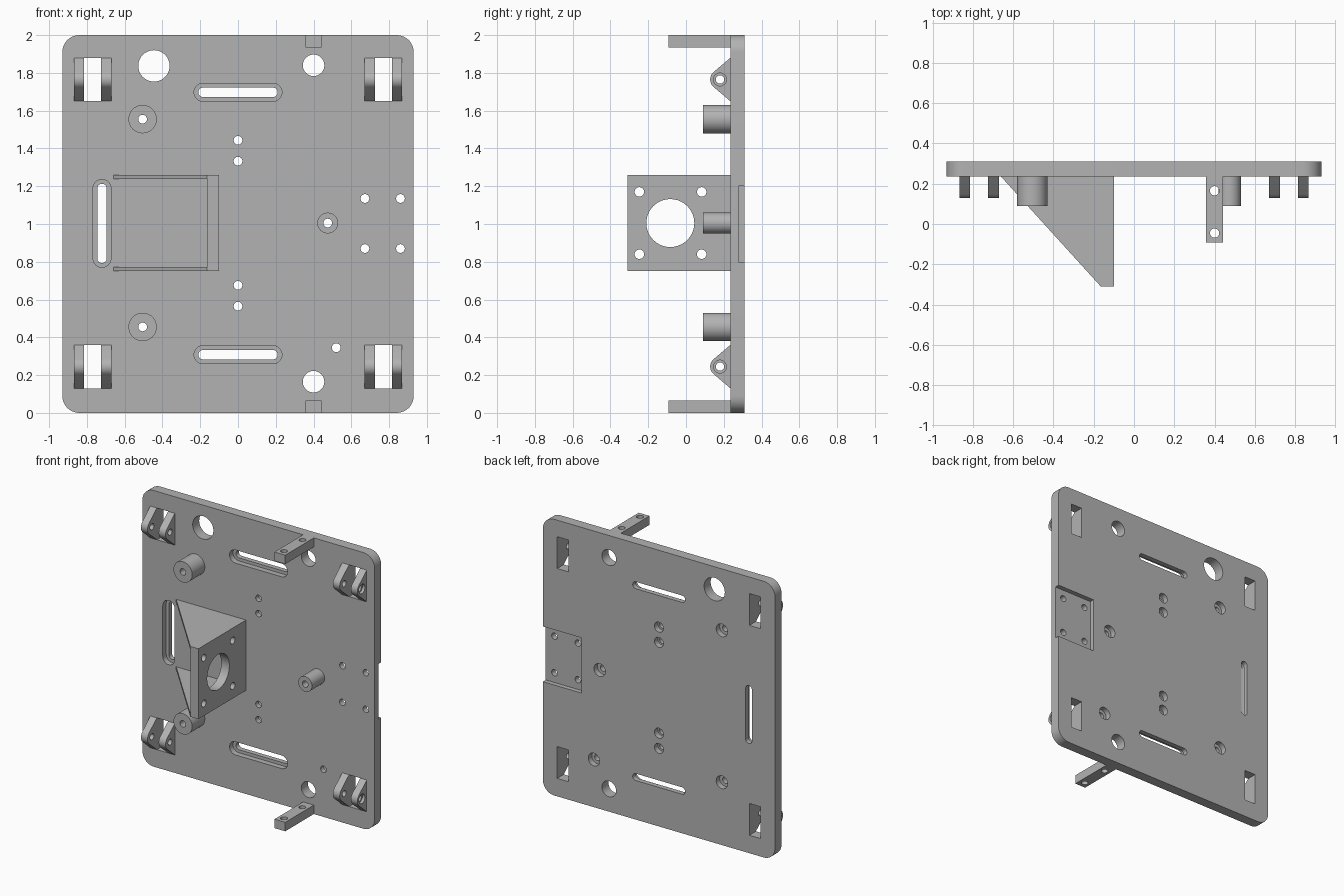
import bpy, bmesh, math

cube = bpy.data.objects.get("Cube")
if cube:
    bpy.data.objects.remove(cube, do_unlink=True)

grey = bpy.data.materials.new("plain_grey")
grey.use_nodes = True
GREY = (0.45, 0.45, 0.45, 1)
grey.diffuse_color = GREY
grey.node_tree.nodes["Principled BSDF"].inputs["Base Color"].default_value = GREY

FRONT, BACK = 0.235, 0.31
PLACE = {"X": lambda a, b, c: (c, a, b),
         "Y": lambda a, b, c: (a, c, b),
         "Z": lambda a, b, c: (a, b, c)}


def rounded(cx, cy, w, h, r, n=10):
    """Rounded rectangle outline; gives slots and circles as special cases."""
    pts = []
    for k, (sx, sy) in enumerate([(1, 1), (-1, 1), (-1, -1), (1, -1)]):
        for i in range(n + 1):
            a = (k + i / n) * math.pi / 2
            p = (cx + sx * (w / 2 - r) + r * math.cos(a),
                 cy + sy * (h / 2 - r) + r * math.sin(a))
            if not pts or math.dist(p, pts[-1]) > 1e-5:
                pts.append(p)
    if math.dist(pts[0], pts[-1]) < 1e-5:
        pts.pop()
    return pts


def circle(cx, cy, r):
    return rounded(cx, cy, 2 * r, 2 * r, r)


def rect(x0, x1, y0, y1):
    return [(x0, y0), (x1, y0), (x1, y1), (x0, y1)]


def solid(name, outlines, axis, lo, hi):
    """Extrude closed outlines along an axis into one object."""
    bm = bmesh.new()
    for pts in outlines:
        rings = [[bm.verts.new(PLACE[axis](a, b, c)) for a, b in pts] for c in (lo, hi)]
        bm.faces.new(rings[0])
        bm.faces.new(rings[1][::-1])
        for i in range(len(pts)):
            j = (i + 1) % len(pts)
            bm.faces.new((rings[0][j], rings[0][i], rings[1][i], rings[1][j]))
    bmesh.ops.recalc_face_normals(bm, faces=bm.faces)
    mesh = bpy.data.meshes.new(name)
    bm.to_mesh(mesh)
    bm.free()
    mesh.materials.append(grey)
    obj = bpy.data.objects.new(name, mesh)
    bpy.context.collection.objects.link(obj)
    return obj


def activate(obj):
    bpy.ops.object.select_all(action="DESELECT")
    obj.select_set(True)
    bpy.context.view_layer.objects.active = obj


def cut(obj, outlines, axis, lo, hi):
    """Subtract extruded outlines from an object."""
    cutter = solid("cutter", outlines, axis, lo, hi)
    cutter.hide_render = True
    mod = obj.modifiers.new("cut", "BOOLEAN")
    mod.operation, mod.solver, mod.object = "DIFFERENCE", "EXACT", cutter
    activate(obj)
    bpy.ops.object.modifier_apply(modifier=mod.name)
    bpy.data.objects.remove(cutter, do_unlink=True)


def finish(obj):
    activate(obj)
    bpy.ops.object.shade_smooth_by_angle(angle=math.radians(30))


# Base plate
plate = solid("base_plate", [rounded(0, 1, 1.86, 2, 0.09)], "Y", FRONT, BACK)

standoffs = [(-0.505, 1.555, 0.075), (-0.505, 0.455, 0.075), (0.475, 1.005, 0.055)]
centre_holes = [(0, z) for z in (0.565, 0.675, 1.333, 1.443)]
pocket_holes = [(x, z) for x in (0.672, 0.86) for z in (0.87, 1.135)]
nut_holes = [(x, z) for x, z, r in standoffs] + [(0.52, 0.345)]
slots = [(0, 1.697, 0.42, 0.05), (0, 0.308, 0.42, 0.05), (-0.72, 1.003, 0.05, 0.42)]
ear_levels = [("upper", 1.765), ("lower", 0.245)]
sides = [("left", 1), ("right", -1)]

# Through openings in the plate
through = [circle(x, z, 0.023) for x, z in centre_holes + pocket_holes + nut_holes]
through += [circle(-0.445, 1.837, 0.083), circle(0.4, 1.84, 0.057), circle(0.4, 0.165, 0.057)]
through += [rounded(x, z, w, h, 0.025) for x, z, w, h in slots]
through += [rect(s * 0.77 - 0.045, s * 0.77 + 0.045, z - 0.115, z + 0.115)
            for _, s in sides for _, z in ear_levels]
cut(plate, through, "Y", 0.1, 0.4)

# Slot recesses on the front, screw recesses and edge pocket on the back
cut(plate, [rounded(x, z, w + 0.045, h + 0.045, 0.0475) for x, z, w, h in slots],
    "Y", 0.1, FRONT + 0.04)
cut(plate, [circle(x, z, 0.036) for x, z in centre_holes]
    + [circle(x, z, 0.046) for x, z in nut_holes], "Y", 0.27, 0.4)
cut(plate, [rect(0.62, 1, 0.8, 1.2)], "Y", 0.277, 0.4)
finish(plate)

# Standoffs
for i, (x, z, r) in enumerate(standoffs):
    post = solid(f"standoff_{i + 1}", [circle(x, z, r)], "Y", 0.09, FRONT)
    cut(post, [circle(x, z, 0.023)], "Y", 0, 0.4)
    finish(post)

# Hinge ears in pairs at each corner
HINGE_Y, EAR_R = 0.18, 0.052
for level, z in ear_levels:
    reach = math.hypot(FRONT - HINGE_Y, 0.115)
    tilt = math.atan2(0.115, FRONT - HINGE_Y) + math.acos(EAR_R / reach)
    profile = [(FRONT, z + 0.115)]
    for i in range(13):
        a = tilt + (2 * math.pi - 2 * tilt) * i / 12
        profile.append((HINGE_Y + EAR_R * math.cos(a), z + EAR_R * math.sin(a)))
    profile.append((FRONT, z - 0.115))
    for side, s in sides:
        for pos, inner, outer in (("inner", 0.67, 0.725), ("outer", 0.815, 0.867)):
            ear = solid(f"{level}_{side}_{pos}_ear", [profile], "X", s * inner, s * outer)
            cut(ear, [circle(HINGE_Y, z, 0.022)], "X", -2, 2)
            if pos == "outer":
                cut(ear, [circle(HINGE_Y, z, 0.034)], "X", s * 0.847, s * 0.95)
            finish(ear)

# Motor bracket: drilled face plate with two triangular gussets
bracket = solid("bracket_face", [rect(-0.31, FRONT, 0.75, 1.26)], "X", -0.165, -0.1)
cut(bracket, [circle(-0.083, 1.005, 0.127)]
    + [circle(y, z, 0.025) for y in (-0.247, 0.083) for z in (0.84, 1.17)], "X", -0.4, 0.2)
finish(bracket)
for level, z in (("upper", 1.238), ("lower", 0.75)):
    solid(f"{level}_gusset", [[(-0.66, FRONT), (-0.165, FRONT), (-0.165, -0.31)]],
          "Z", z, z + 0.022)

# Drilled tabs at the top and bottom edges
for level, z in (("upper", 1.935), ("lower", 0)):
    tab = solid(f"{level}_tab", [rect(0.357, 0.443, -0.092, FRONT)], "Z", z, z + 0.065)
    cut(tab, [circle(0.4, y, 0.023) for y in (-0.045, 0.165)], "Z", -1, 3)
    finish(tab)
